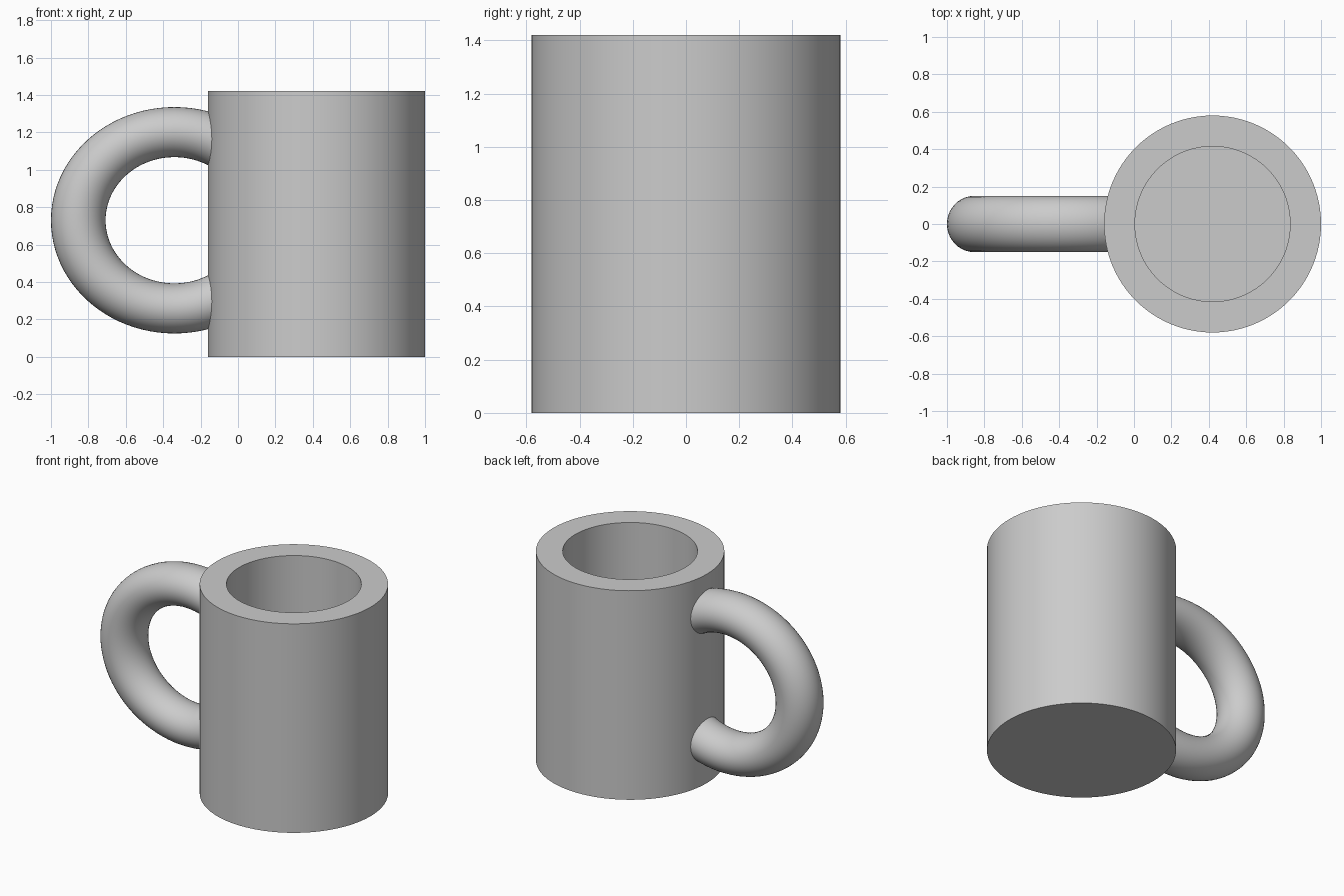
import bpy
import bmesh
from math import pi
from mathutils import Matrix, Vector

default = bpy.data.objects.get("Cube")
if default:
    bpy.data.objects.remove(default, do_unlink=True)

CUP_X, RADIUS, INNER, HEIGHT, FLOOR = 0.42, 0.58, 0.415, 1.42, 0.17

grey = bpy.data.materials.new("light_grey")
grey.use_nodes = True
colour = (0.6, 0.6, 0.6, 1)
grey.diffuse_color = colour
grey.node_tree.nodes["Principled BSDF"].inputs["Base Color"].default_value = colour


def finish(name, bm, location):
    """Turn a bmesh into a smooth-shaded object with sharp edges kept."""
    bmesh.ops.recalc_face_normals(bm, faces=bm.faces)
    mesh = bpy.data.meshes.new(name)
    bm.to_mesh(mesh)
    bm.free()
    mesh.materials.append(grey)
    obj = bpy.data.objects.new(name, mesh)
    obj.location = location
    bpy.context.collection.objects.link(obj)
    bpy.ops.object.select_all(action="DESELECT")
    obj.select_set(True)
    bpy.context.view_layer.objects.active = obj
    bpy.ops.object.shade_smooth_by_angle(angle=pi / 6)
    return obj


def spin(bm, verts, edges, axis, steps):
    """Revolve a profile a full turn around an axis through the origin."""
    bmesh.ops.spin(bm, geom=verts + edges, cent=(0, 0, 0), axis=axis,
                   angle=2 * pi, steps=steps, use_duplicate=False)
    bmesh.ops.remove_doubles(bm, verts=bm.verts, dist=0.0001)


# Cup body: thick wall and floor turned from one profile
bm = bmesh.new()
profile = [(0, 0), (RADIUS, 0), (RADIUS, HEIGHT), (INNER, HEIGHT),
           (INNER, FLOOR), (0, FLOOR)]
verts = [bm.verts.new((r, 0, z)) for r, z in profile]
edges = [bm.edges.new(pair) for pair in zip(verts, verts[1:])]
spin(bm, verts, edges, (0, 0, 1), 96)
finish("cup_body", bm, (CUP_X, 0, 0))

# Handle: slightly flattened ring, trimmed off inside the thickness of the wall
bm = bmesh.new()
ring = bmesh.ops.create_circle(bm, segments=40, radius=0.146)["verts"]
bmesh.ops.translate(bm, verts=ring, vec=(-0.514, 0, 0))
spin(bm, ring, bm.edges[:], (0, 1, 0), 96)
bmesh.ops.transform(bm, matrix=Matrix.Diagonal((1, 1.03, 0.917, 1)), verts=bm.verts)
cut = bmesh.ops.bisect_plane(bm, geom=bm.verts[:] + bm.edges[:] + bm.faces[:],
                             plane_co=Vector((0.26, 0, 0)), plane_no=(1, 0, 0),
                             clear_outer=True)
rim = [e for e in cut["geom_cut"] if isinstance(e, bmesh.types.BMEdge)]
bmesh.ops.holes_fill(bm, edges=rim, sides=0)
finish("handle", bm, (-0.34, 0, 0.73))
